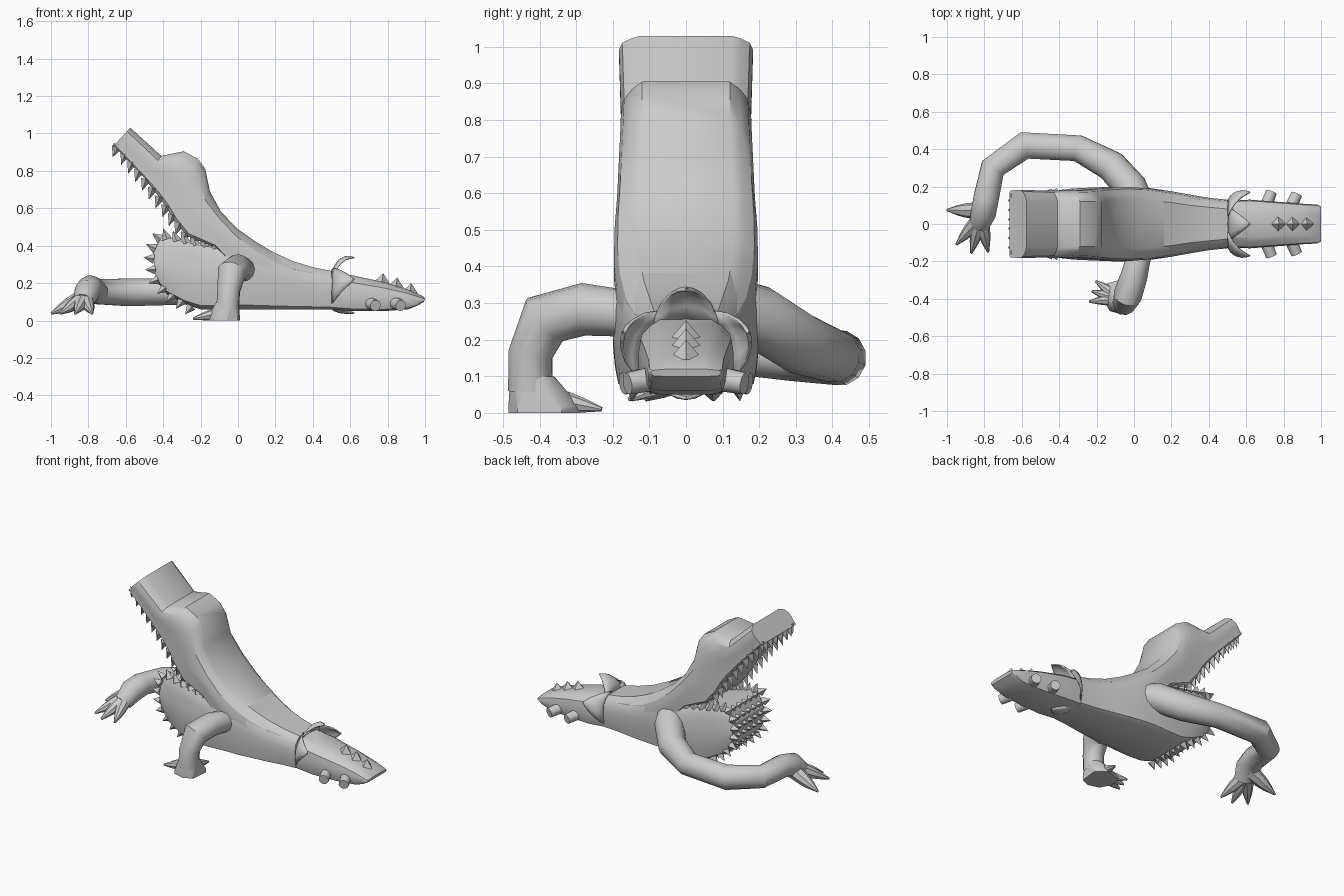
import bpy, bmesh, math
from mathutils import Vector as V

if "Cube" in bpy.data.objects:
    bpy.data.objects.remove(bpy.data.objects["Cube"])

def finish(bm, name, smooth=35):
    bmesh.ops.recalc_face_normals(bm, faces=bm.faces)
    me = bpy.data.meshes.new(name)
    bm.to_mesh(me)
    bm.free()
    ob = bpy.data.objects.new(name, me)
    bpy.context.collection.objects.link(ob)
    if smooth:
        bpy.ops.object.select_all(action='DESELECT')
        ob.select_set(True)
        bpy.context.view_layer.objects.active = ob
        bpy.ops.object.shade_smooth_by_angle(angle=math.radians(smooth))
    return ob

def skin(bm, rings):
    rings = [[bm.verts.new(p) for p in r] for r in rings]
    n = len(rings[0])
    for a, b in zip(rings, rings[1:]):
        for i in range(n):
            bm.faces.new((a[i], a[(i + 1) % n], b[(i + 1) % n], b[i]))
    bm.faces.new(rings[0])
    bm.faces.new(rings[-1])

def hull(name, sections):
    """Loft sections: top x,z, bottom x,z, half width, top half width, bottom half width."""
    bm = bmesh.new()
    rings = []
    for tx, tz, bx, bz, w, t, b in sections:
        half = [(b, 0), (b + (w - b) * .75, .06), (w * .97, .2), (w, .4), (w, .6),
                (w * .95, .8), (t + (w - t) * .45, .92), (t, 1)]
        ring = half + [(-y, u) for y, u in reversed(half)]
        rings.append([(bx + (tx - bx) * u, y, bz + (tz - bz) * u) for y, u in ring])
    skin(bm, rings)
    return finish(bm, name, 30)

def tube(bm, pts, radii, n=12):
    pts = [V(p) for p in pts]
    q = last = None
    rings = []
    for i, p in enumerate(pts):
        a = (p - pts[i - 1]).normalized() if i else V((0, 0, 0))
        b = (pts[i + 1] - p).normalized() if i < len(pts) - 1 else V((0, 0, 0))
        t = (a + b).normalized()
        q = t.to_track_quat('Z', 'Y') if q is None else last.rotation_difference(t) @ q
        last = t
        rings.append([p + q @ V((radii[i] * math.cos(k * math.tau / n),
                                 radii[i] * math.sin(k * math.tau / n), 0)) for k in range(n)])
    skin(bm, rings)

def spike(bm, base, d, r, h):
    base, d = V(base), V(d).normalized()
    q = d.to_track_quat('Z', 'Y')
    ring = [bm.verts.new(base + q @ V(c)) for c in ((r, 0, 0), (0, r, 0), (-r, 0, 0), (0, -r, 0))]
    tip = bm.verts.new(base + d * h)
    bm.faces.new(ring)
    for i in range(4):
        bm.faces.new((ring[i], ring[(i + 1) % 4], tip))

def along(path, n):
    """Evenly spaced points on an xz path."""
    path = [V(p) for p in path]
    lens = [(b - a).length for a, b in zip(path, path[1:])]
    out = []
    for k in range(n):
        d, i = sum(lens) * k / (n - 1), 0
        while i < len(lens) - 1 and d > lens[i]:
            d -= lens[i]
            i += 1
        out.append(path[i].lerp(path[i + 1], min(1, d / lens[i])))
    return out

def digits(name, base, tips, rad):
    """Tapered toes fanning out from one point."""
    bm = bmesh.new()
    for tip in tips:
        b, t = V(base), V(tip)
        tube(bm, [b, b.lerp(t, .5), b.lerp(t, .7), t], [rad, rad * .75, rad * .55, .006], 8)
    finish(bm, name)

# Trunk running into the lower jaw
hull("trunk_and_lower_jaw", [
    (.50, .265, .50, .06, .13, .08, .09), (.4, .285, .4, .06, .14, .09, .10),
    (.3, .315, .3, .06, .157, .10, .12), (.2, .36, .2, .06, .175, .115, .13),
    (.1, .415, .1, .06, .19, .125, .14), (.02, .45, .0, .06, .2, .13, .14),
    (-.1, .385, -.1, .06, .2, .17, .14), (-.24, .41, -.2, .06, .195, .17, .14),
    (-.36, .44, -.28, .085, .19, .16, .13), (-.42, .43, -.38, .14, .18, .15, .12),
    (-.455, .36, -.44, .22, .165, .14, .12)])

# Upper jaw rising from the back to a square snout
hull("upper_jaw", [
    (.42, .275, .42, .15, .125, .075, .1), (.3, .31, .3, .13, .15, .095, .12),
    (.2, .358, .17, .14, .173, .113, .13), (.1, .418, .06, .20, .189, .125, .15),
    (.0, .488, -.03, .29, .197, .13, .16), (-.09, .58, -.12, .39, .195, .13, .165),
    (-.15, .69, -.27, .45, .188, .125, .16), (-.175, .81, -.34, .53, .183, .12, .155),
    (-.215, .865, -.38, .60, .18, .12, .155), (-.29, .905, -.43, .67, .178, .12, .155),
    (-.41, .88, -.50, .76, .178, .125, .16), (-.575, 1.03, -.665, .935, .183, .125, .17)])

# Tail tip
hull("tail_tip", [
    (.48, .26, .48, .06, .125, .07, .08), (.62, .24, .62, .05, .13, .07, .08),
    (.78, .205, .78, .05, .118, .06, .07), (.9, .168, .91, .06, .108, .055, .065),
    (.99, .13, .96, .08, .104, .05, .065), (1.0, .12, .995, .10, .095, .05, .065)])

# Teeth of the upper jaw, both sides and the front
bm = bmesh.new()
for p in along([(-.64, .94), (-.5, .765), (-.38, .61), (-.27, .455), (-.12, .395)], 14):
    for s in (-1, 1):
        spike(bm, (p.x, s * .152, p.y), (-.35, 0, -1), .028, .065)
for k in range(6):
    spike(bm, (-.65, -.125 + k * .05, .93), (-.35, 0, -1), .026, .06)
finish(bm, "upper_teeth", 0)

# Rim teeth and the rows of small teeth covering the lower jaw front
bm = bmesh.new()
for p in along([(-.12, .385), (-.24, .405), (-.38, .435)], 6):
    for s in (-1, 1):
        spike(bm, (p.x, s * .16, p.y), (-.35, 0, 1), .028, .06)
front = along([(-.415, .435), (-.455, .36), (-.435, .225), (-.36, .145), (-.25, .075)], 9)
for i, p in enumerate(front):
    d = front[min(i + 1, 8)] - front[max(i - 1, 0)]
    out = V((d.y, 0, -d.x)).normalized()
    for k in range(7):
        f = k / 3 - 1
        edge = abs(f) == 1
        spike(bm, (p.x, f * (.165 - .003 * i), p.y), out + V((0, f * .1, .15)),
              .027 if edge else .02, .055 if edge else .032)
finish(bm, "lower_teeth", 0)

# Pyramid spikes on the tail
bm = bmesh.new()
for x, z in ((.77, .203), (.845, .18), (.92, .15)):
    spike(bm, (x, 0, z), (.12, 0, 1), .042, .05)
finish(bm, "tail_spikes", 0)

# Short stubs on both sides of the tail
bm = bmesh.new()
for x, y in ((.70, .172), (.835, .16)):
    for s in (-1, 1):
        tube(bm, [(x, s * .08, .095), (x + .035, s * y, .08)], [.034, .03])
finish(bm, "tail_stubs")

# Flared petal collar around the tail root
bm = bmesh.new()
for ang, r0, r1, w in ((90, .105, .195, .095), (22, .125, .19, .1), (158, .125, .19, .1),
                       (270, .09, .115, .11)):
    a = math.radians(ang)
    rad, tan = V((0, math.cos(a), math.sin(a))), V((0, -math.sin(a), math.cos(a)))
    rows = []
    for x, f, g in ((.5, 0, 1), (.515, .45, .9), (.54, .8, .72), (.575, 1, .45),
                    (.6, 1, .25), (.622, .93, .02)):
        r = r0 + (r1 - r0) * f
        rows.append([bm.verts.new(V((x, 0, .15)) + rad * (r - .035 * g * j * j) + tan * w * g * j)
                     for j in (-1, -.5, 0, .5, 1)])
    for p, q in zip(rows, rows[1:]):
        for i in range(4):
            bm.faces.new((p[i], p[i + 1], q[i + 1], q[i]))
collar = finish(bm, "petal_collar", 40)
collar.modifiers.new("thickness", 'SOLIDIFY').thickness = .008

# Short bent leg on the near side
bm = bmesh.new()
tube(bm, [(.04, -.1, .26), (.02, -.2, .275), (.0, -.28, .283), (-.035, -.385, .255),
          (-.05, -.425, .16), (-.055, -.425, .06)],
     [.066, .066, .072, .077, .062, .062])
finish(bm, "near_leg")

# Wedge shaped foot with toes
bm = bmesh.new()
for x, y in ((0, -.46), (-.06, -.485), (-.13, -.465), (-.165, -.40), (-.15, -.32), (-.05, -.29), (.01, -.34)):
    for z in (0, .018):
        bm.verts.new((x, y, z))
for k in range(12):
    a = k * math.tau / 12
    bm.verts.new((-.055 + .06 * math.cos(a), -.42 + .06 * math.sin(a), .1))
bmesh.ops.convex_hull(bm, input=bm.verts)
finish(bm, "near_foot")
digits("near_toes", (-.075, -.40, .045),
       ((-.205, -.305, .01), (-.225, -.36, .01), (-.24, -.415, .01), (-.05, -.23, .01)), .036)

# Long arm reaching forward on the far side, ending in a thick palm
bm = bmesh.new()
tube(bm, [(.03, .08, .29), (-.02, .2, .26), (-.12, .31, .19), (-.3, .405, .155),
          (-.585, .42, .15), (-.755, .30, .155), (-.79, .14, .172), (-.805, .06, .155),
          (-.825, .0, .10)],
     [.09, .088, .085, .073, .076, .07, .07, .07, .055])
finish(bm, "far_arm")
digits("far_fingers", (-.82, .035, .125),
       ((-.95, -.11, .037), (-.87, -.157, .037), (-.78, -.15, .037)), .044)
digits("far_thumb", (-.81, .07, .13), ((-1, .075, .037),), .05)
